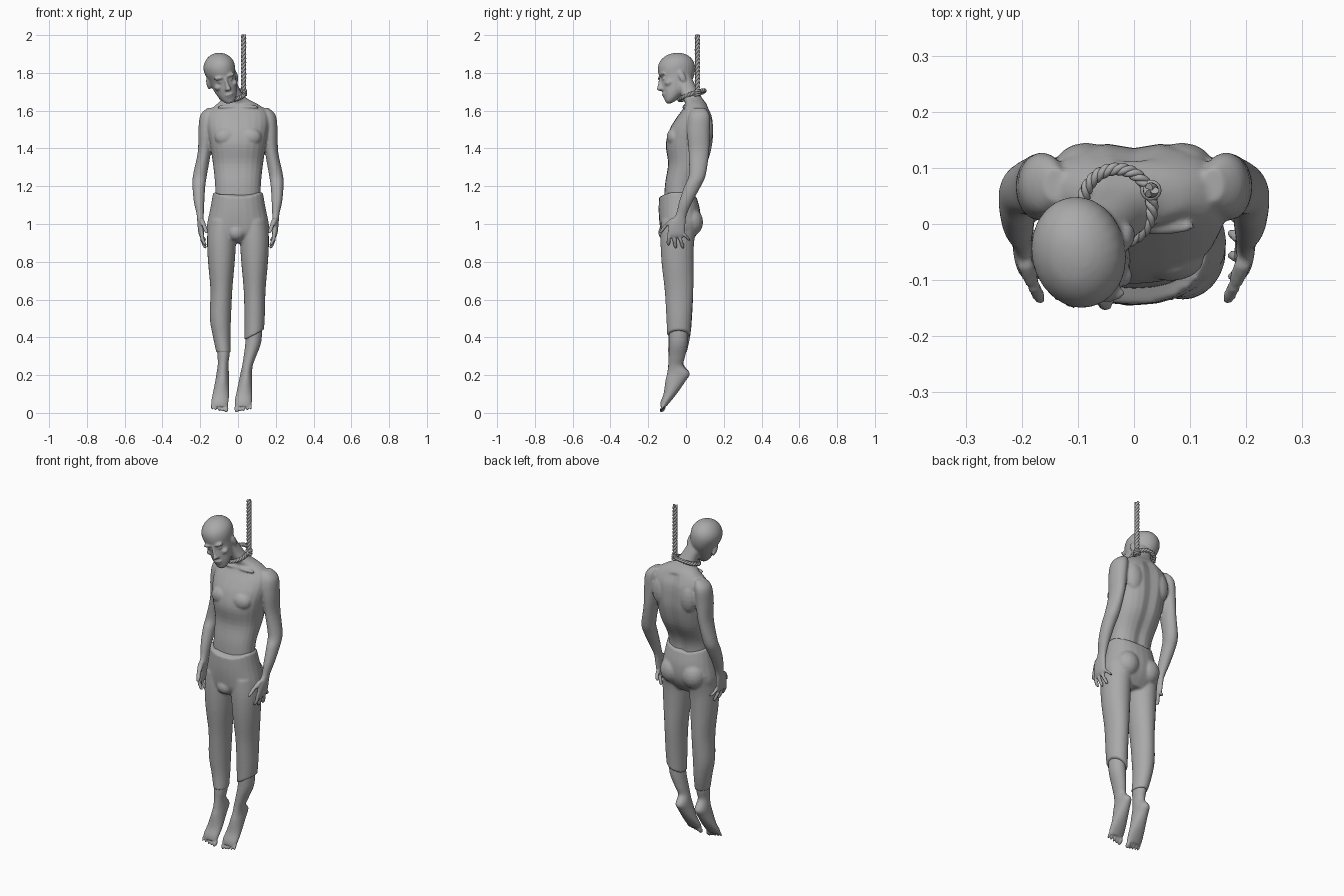
import bpy, bmesh, math
from mathutils import Matrix, Vector

if "Cube" in bpy.data.objects:
    bpy.data.objects.remove(bpy.data.objects["Cube"], do_unlink=True)

grey = bpy.data.materials.new("plain grey")
grey.use_nodes = True
tone = (0.4, 0.4, 0.4, 1)
grey.diffuse_color = tone
grey.node_tree.nodes["Principled BSDF"].inputs["Base Color"].default_value = tone


def spline(rows, steps):
    """Smoothly interpolate rows of numbers (Catmull-Rom)."""
    rows = [Vector(r) for r in rows]
    out = []
    for i in range(len(rows) - 1):
        a, b, c = rows[max(i - 1, 0)], rows[i], rows[i + 1]
        d = rows[min(i + 2, len(rows) - 1)]
        for s in range(steps):
            t = s / steps
            out.append(b + (c - a) * (t / 2) + (a * 2 - b * 5 + c * 4 - d) * (t * t / 2)
                       + (b * 3 - a - c * 3 + d) * (t ** 3 / 2))
    return out + [rows[-1]]


def loft(bm, rows, side=1, power=1.0, matrix=None, warp=None, steps=4, sides=24):
    """Skin level oval rings given as x, y, z, half width, half depth."""
    rings = []
    for x, y, z, rx, ry in spline(rows, steps):
        ring = []
        for k in range(sides):
            a = math.tau * k / sides
            c, s = math.cos(a), math.sin(a)
            p = Vector((x + rx * math.copysign(abs(c) ** power, c),
                        y + ry * math.copysign(abs(s) ** power, s), z))
            if warp:
                p = warp(p)
            p.x *= side
            ring.append(bm.verts.new(matrix @ p if matrix else p))
        rings.append(ring)
    faces = [bm.faces.new(rings[0]), bm.faces.new(rings[-1])]
    for low, high in zip(rings, rings[1:]):
        for k in range(sides):
            n = (k + 1) % sides
            faces.append(bm.faces.new((low[k], low[n], high[n], high[k])))
    bmesh.ops.recalc_face_normals(bm, faces=faces)


def blob(bm, centre, size, matrix=None, tilt=0):
    """Ellipsoid with given half sizes, tilted about the x axis."""
    m = Matrix.Translation(centre) @ Matrix.Rotation(math.radians(tilt), 4, "X") @ Matrix.Diagonal((*size, 1))
    bmesh.ops.create_uvsphere(bm, u_segments=16, v_segments=10, radius=1,
                              matrix=matrix @ m if matrix else m)


def digit(bm, start, end, r, side):
    """Finger: slim tapered loft with a rounded tip."""
    a, b = Vector(start), Vector(end)
    rows = [(*a.lerp(b, t), r * f, r * f) for t, f in ((0, 1), (.5, 1), (.85, .85), (1, .35))]
    loft(bm, rows, side, sides=12)


def finish(bm, name, voxel, relax):
    mesh = bpy.data.meshes.new(name)
    bm.to_mesh(mesh)
    bm.free()
    ob = bpy.data.objects.new(name, mesh)
    bpy.context.collection.objects.link(ob)
    mesh.materials.append(grey)
    fuse = ob.modifiers.new("fuse", "REMESH")
    fuse.mode, fuse.voxel_size, fuse.use_smooth_shade = "VOXEL", voxel, True
    soft = ob.modifiers.new("soften", "SMOOTH")
    soft.factor, soft.iterations = 0.5, relax
    return ob


# Torso and neck, with a groove along the spine
def spine(p):
    if p.y > 0 and p.z < 1.62:
        p.y -= 0.012 * math.exp(-(p.x / 0.025) ** 2)
    return p


body = bmesh.new()
loft(body, [(0, -.03, 1.08, .115, .085), (0, -.035, 1.15, .12, .08), (0, -.025, 1.22, .122, .085),
            (0, .01, 1.32, .133, .105), (0, .018, 1.42, .148, .125), (0, .03, 1.5, .162, .117),
            (0, .045, 1.56, .165, .097), (0, .052, 1.6, .15, .075), (-.004, .052, 1.635, .108, .057),
            (-.018, .035, 1.665, .066, .052), (-.035, .015, 1.7, .052, .05),
            (-.055, -.01, 1.75, .049, .052), (-.07, -.03, 1.8, .045, .05)], power=.88, warp=spine)

# Arms and hands
for side in (1, -1):
    blob(body, (side * .065, -.062, 1.46), (.06, .04, .05))
    blob(body, (side * .085, .105, 1.5), (.055, .04, .085))
    blob(body, (side * .05, -.005, 1.62), (.06, .014, .011))
    loft(body, [(.14, .07, 1.615, .02, .03), (.16, .07, 1.575, .04, .055), (.168, .066, 1.49, .042, .06),
                (.178, .068, 1.38, .035, .054), (.201, .06, 1.26, .037, .045), (.207, .035, 1.2, .034, .044),
                (.206, .0, 1.12, .028, .036), (.2, -.025, 1.05, .019, .029), (.198, -.045, 1, .017, .043),
                (.194, -.052, .95, .015, .046), (.19, -.052, .93, .011, .04)], side)
    for y, tip_y, tip_z in ((-.088, -.094, .885), (-.065, -.055, .87), (-.04, -.015, .87), (-.016, .02, .91)):
        digit(body, (.192, y, .955), (.188, (y + tip_y) / 2, (.945 + tip_z) / 2), .011, side)
        digit(body, (.19, (y + tip_y) / 2, (.96 + tip_z) / 2), (.172, tip_y, tip_z), .0105, side)
    digit(body, (.196, -.065, 1.03), (.178, -.112, .985), .015, side)
    digit(body, (.18, -.108, .992), (.165, -.138, .95), .012, side)

# Head, modelled upright and then tipped over
turn = [Matrix.Rotation(math.radians(d), 4, axis) for d, axis in ((-14, "Y"), (11, "X"), (10, "Z"))]
head = Matrix.Translation((-.085, -.047, 1.775)) @ turn[0] @ turn[1] @ turn[2]
loft(body, [(0, -.066, -.131, .018, .016), (0, -.052, -.115, .036, .036), (0, -.033, -.085, .053, .058),
            (0, -.014, -.045, .064, .078), (0, .002, 0, .073, .092), (0, .006, .045, .083, .1),
            (0, .006, .08, .079, .094), (0, .006, .108, .06, .073), (0, .006, .126, .034, .042),
            (0, .006, .132, .008, .01)], matrix=head)
loft(body, [(0, -.092, -.058, .012, .01), (0, -.1, -.05, .017, .022), (0, -.098, -.035, .011, .018),
            (0, -.092, -.01, .008, .013), (0, -.086, .015, .01, .01)], matrix=head, sides=12)
blob(body, (0, -.088, -.08), (.024, .011, .006), head)
blob(body, (0, -.083, -.092), (.021, .012, .007), head)
blob(body, (0, -.074, -.115), (.02, .014, .013), head)
for side in (1, -1):
    blob(body, (side * .03, -.083, .018), (.029, .014, .009), head)
    blob(body, (side * .043, -.06, -.033), (.021, .022, .016), head)
    blob(body, (side * .03, -.08, -.004), (.013, .008, .006), head)
    blob(body, (side * .078, .01, -.015), (.009, .018, .033), head, 12)
finish(body, "upper_body", .006, 3)


# Trousers with a dipped waist and uneven cuffs
def waist(p):
    p.z += max(0, p.z - 1.02) * 15 * p.x * p.x
    return p


def slanted_cuff(p):
    p.z += max(0, .55 - p.z) * 4 * (p.x - .09)
    return p


cloth = bmesh.new()
loft(cloth, [(0, -.035, .9, .12, .06), (0, -.035, .95, .158, .095), (0, -.032, 1, .164, .108),
             (0, -.035, 1.07, .146, .11), (0, -.043, 1.14, .131, .1)], power=.92, warp=waist)
thigh = [(.083, -.03, 1.02, .073, .1), (.087, -.045, .92, .077, .09), (.088, -.045, .8, .071, .085),
         (.088, -.037, .65, .058, .076)]
loft(cloth, thigh + [(.093, -.035, .5, .056, .067), (.086, -.036, .4, .046, .058),
                     (.077, -.046, .32, .038, .05)], -1)
loft(cloth, thigh + [(.088, -.037, .5, .054, .067), (.086, -.038, .415, .052, .062)], 1, warp=slanted_cuff)
blob(cloth, (-.008, -.105, .955), (.048, .042, .045))
for side in (1, -1):
    blob(cloth, (side * .07, .025, 1.01), (.068, .066, .075))
finish(cloth, "trousers", .007, 3)

# Shins and bare feet hanging toes down
limbs = bmesh.new()
loft(limbs, [(-.082, -.04, .45, .034, .045), (-.077, -.048, .32, .033, .044), (-.079, -.054, .26, .028, .04),
             (-.081, -.04, .21, .033, .06), (-.084, -.055, .17, .036, .054), (-.09, -.082, .105, .043, .036),
             (-.096, -.108, .06, .046, .026), (-.097, -.12, .035, .043, .017)])
loft(limbs, [(.088, -.04, .5, .04, .05), (.082, -.04, .38, .042, .05), (.063, -.048, .3, .033, .044),
             (.05, -.054, .25, .028, .04), (.044, -.04, .21, .031, .06), (.04, -.055, .17, .035, .054),
             (.033, -.082, .105, .042, .036), (.028, -.108, .06, .046, .026), (.027, -.12, .035, .043, .017)])
for centre, big in ((-.097, 1), (.027, -1)):
    for k in range(5):
        r = .0125 if k == 0 else .0095 - .0006 * k
        blob(limbs, (centre + big * (.034 - .0185 * k), -.123, .022 + .003 * k), (r, r, .022), tilt=-35)
finish(limbs, "lower_legs", .005, 2)


# Twisted rope from three strands
def rope(name, centre_line, frame, count, twists, spread, thick, closed):
    curve = bpy.data.curves.new(name, "CURVE")
    curve.dimensions, curve.bevel_depth, curve.bevel_resolution = "3D", thick, 2
    curve.use_fill_caps = True
    for strand in range(3):
        line = curve.splines.new("POLY")
        line.points.add(count - 1)
        line.use_cyclic_u = closed
        for i, point in enumerate(line.points):
            t = i / (count if closed else count - 1)
            a = math.tau * (twists * t + strand / 3)
            u, v = frame(t)
            p = centre_line(t) + (u * math.cos(a) + v * math.sin(a)) * spread
            point.co = (*p, 1)
    curve.materials.append(grey)
    ob = bpy.data.objects.new(name, curve)
    bpy.context.collection.objects.link(ob)


rope("hanging_rope", lambda t: Vector((.03, .06, 1.69 + .31 * t)),
     lambda t: (Vector((1, 0, 0)), Vector((0, 1, 0))), 90, 5, .0065, .0075, False)


# Loop about the neck, lower at the front
def outward(t):
    return Vector((math.cos(math.tau * t), math.sin(math.tau * t), 0))


def loop_line(t):
    d = outward(t)
    return Vector((-.03 + .062 * d.x, .032 + .066 * d.y, 1.682 + .024 * d.y + .008 * d.x))


rope("neck_loop", loop_line, lambda t: (outward(t), Vector((0, 0, 1))), 120, 9, .0055, .0065, True)

# Knot wraps
for k in range(3):
    bpy.ops.mesh.primitive_torus_add(major_segments=20, minor_segments=8, major_radius=.013, minor_radius=.006,
                                     location=(.03, .06, 1.683 + .011 * k), rotation=(.15, 0, 0))
    wrap = bpy.context.object
    wrap.name = f"knot_wrap_{k + 1}"
    wrap.data.materials.append(grey)
    bpy.ops.object.shade_smooth()
